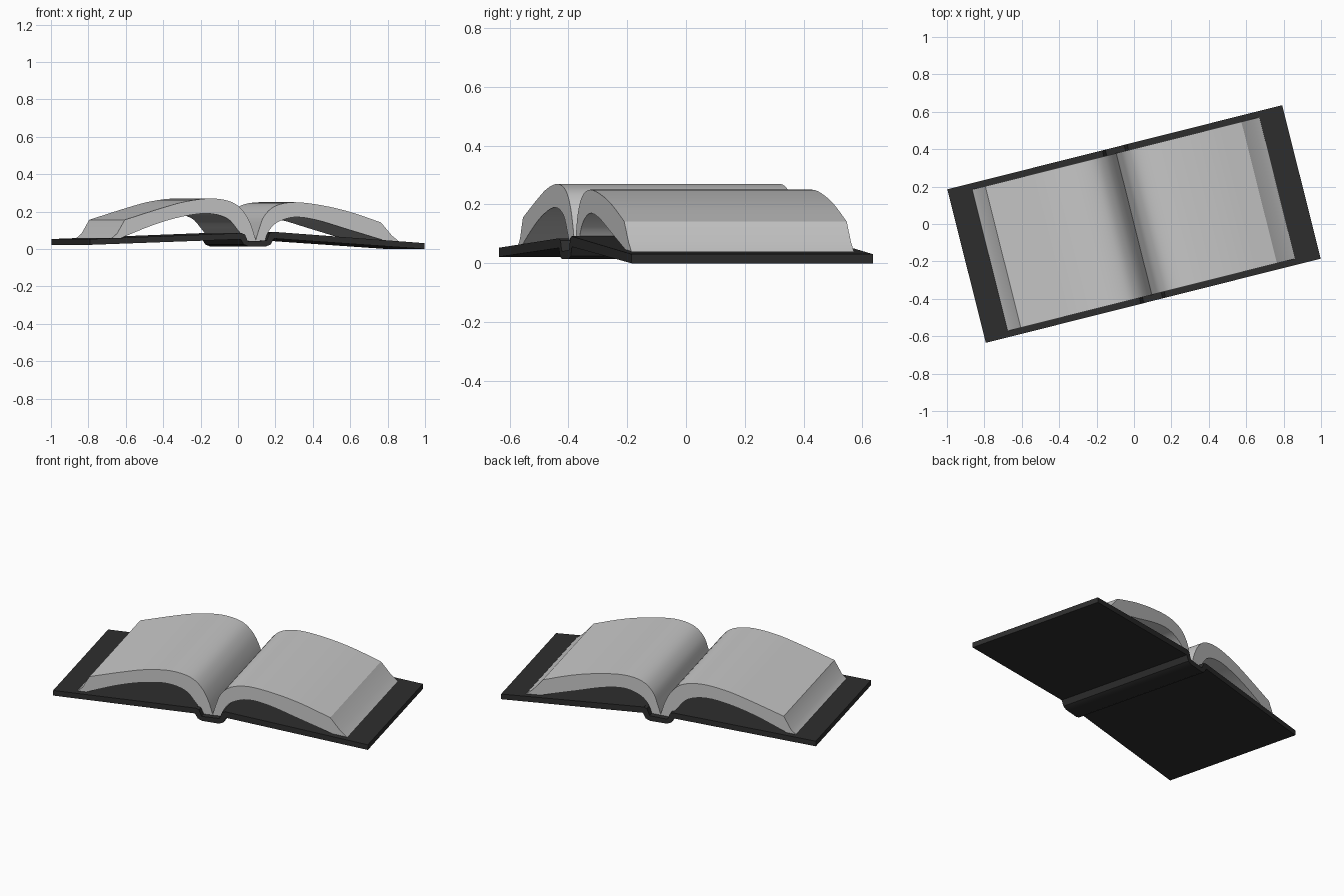
import bpy, bmesh, math
from mathutils import Vector

if "Cube" in bpy.data.objects:
    bpy.data.objects.remove(bpy.data.objects["Cube"])

TURN = math.atan2(0.45, 1.79)   # the open book lies turned on the ground


def material(name, c):
    m = bpy.data.materials.new(name)
    m.diffuse_color = (c, c, c, 1)
    m.use_nodes = True
    m.node_tree.nodes["Principled BSDF"].inputs["Base Color"].default_value = m.diffuse_color
    return m


paper = material("paper grey", 0.58)
board = material("cover charcoal", 0.027)


def spline(pts, n=4):
    """Catmull-Rom curve through the points."""
    p = [Vector(q) for q in pts]
    p = [2 * p[0] - p[1]] + p + [2 * p[-1] - p[-2]]
    out = []
    for i in range(1, len(p) - 2):
        a, b, c, d = p[i - 1:i + 3]
        for k in range(n):
            t = k / n
            out.append(0.5 * (2 * b + (c - a) * t + (2 * a - 5 * b + 4 * c - d) * t * t
                              + (3 * b - a - 3 * c + d) * t ** 3))
    out.append(p[-2])
    return [tuple(q) for q in out]


def extrude(name, profile, half, mat):
    """Closed (u, z) outline swept along the book's height."""
    bm = bmesh.new()
    face = bm.faces.new([bm.verts.new((u, -half, z)) for u, z in profile])
    res = bmesh.ops.extrude_face_region(bm, geom=[face], use_keep_orig=True)
    verts = [g for g in res["geom"] if isinstance(g, bmesh.types.BMVert)]
    bmesh.ops.translate(bm, verts=verts, vec=(0, 2 * half, 0))
    bmesh.ops.recalc_face_normals(bm, faces=bm.faces)
    me = bpy.data.meshes.new(name)
    bm.to_mesh(me)
    bm.free()
    me.materials.append(mat)
    ob = bpy.data.objects.new(name, me)
    bpy.context.collection.objects.link(ob)
    ob.rotation_euler.z = TURN
    bpy.ops.object.select_all(action='DESELECT')
    ob.select_set(True)
    bpy.context.view_layer.objects.active = ob
    bpy.ops.object.shade_smooth_by_angle(angle=math.radians(25))
    return ob


# cover boards
extrude("left_board", [(-.923, .022), (-.09, .052), (-.085, .085), (-.923, .053)], .423, board)
extrude("right_board", [(.923, 0), (.09, .056), (.085, .092), (.923, .031)], .423, board)

# sunken spine with bevelled sides
extrude("spine", [(-.092, .053), (-.075, .025), (-.05, .014), (.05, .014), (.075, .025),
                  (.092, .057), (.085, .091), (.068, .085), (.052, .045), (-.052, .041),
                  (-.068, .078), (-.085, .084)], .423, board)

# left page block: arched top, bevelled fore edge, hollow below
top = spline([(-.722, .156), (-.515, .22), (-.38, .255), (-.24, .27), (-.13, .25),
              (-.067, .2), (-.027, .13), (0, .048)])
under = spline([(-.05, .042), (-.098, .1), (-.16, .165), (-.27, .19), (-.41, .172),
                (-.56, .13), (-.74, .06)])
extrude("left_pages", [(-.795, .057), (-.765, .082)] + top + [(0, .04)] + under, .39, paper)

# right page block
top = spline([(.69, .142), (.52, .198), (.366, .233), (.215, .25), (.108, .23),
              (.046, .175), (.018, .105), (0, .048)])
under = spline([(.05, .042), (.068, .09), (.115, .14), (.21, .17), (.335, .155),
                (.5, .107), (.71, .045)])
extrude("right_pages", [(.79, .04), (.75, .072)] + top + [(0, .04)] + under, .39, paper)
